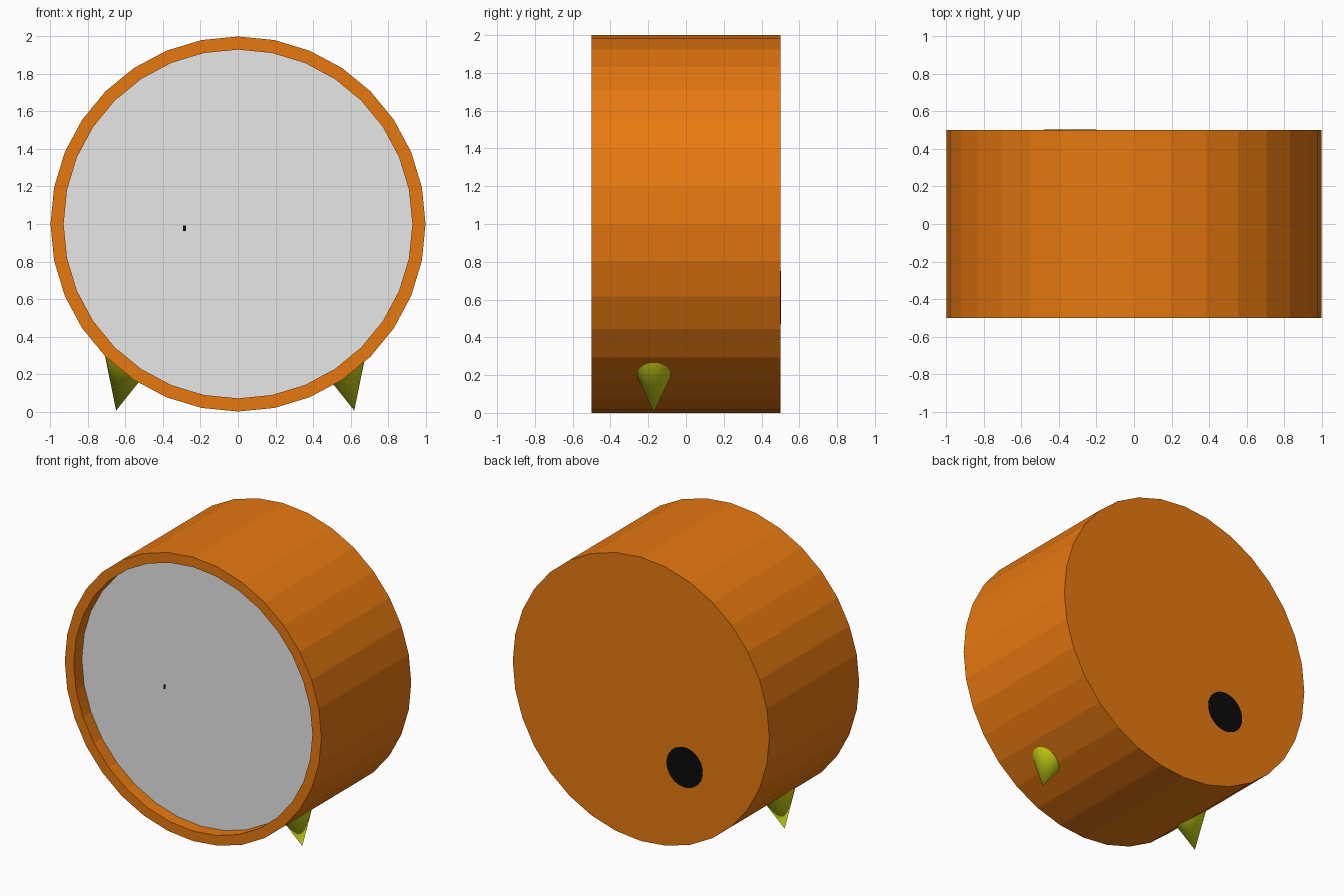
import bpy, bmesh, math
from mathutils import Vector

if "Cube" in bpy.data.objects:
    bpy.data.objects.remove(bpy.data.objects["Cube"])

SIDES = 32


def material(name, rgb):
    m = bpy.data.materials.new(name)
    m.diffuse_color = (*rgb, 1.0)
    m.use_nodes = True
    m.node_tree.nodes["Principled BSDF"].inputs["Base Color"].default_value = m.diffuse_color
    return m


orange = material("orange", (0.8, 0.19, 0.005))
grey = material("pale grey", (0.8, 0.8, 0.8))
lime = material("lime yellow", (0.68, 0.75, 0.01))
black = material("black", (0.003, 0.003, 0.003))


def finish(name, bm, mats):
    bmesh.ops.recalc_face_normals(bm, faces=bm.faces)
    mesh = bpy.data.meshes.new(name)
    bm.to_mesh(mesh)
    bm.free()
    for m in mats:
        mesh.materials.append(m)
    ob = bpy.data.objects.new(name, mesh)
    bpy.context.collection.objects.link(ob)
    return ob


def turned(name, profile, centre, mats, sides=SIDES):
    """Turn a (radius, y) profile about the y axis, capping both ends."""
    bm = bmesh.new()
    cx, cz = centre
    rings = []
    for r, y in profile:
        rings.append([bm.verts.new((cx + r * math.sin(2 * math.pi * i / sides), y,
                                    cz + r * math.cos(2 * math.pi * i / sides)))
                      for i in range(sides)])
    for a, b in zip(rings, rings[1:]):
        for i in range(sides):
            j = (i + 1) % sides
            bm.faces.new((a[i], a[j], b[j], b[i]))
    bm.faces.new(rings[0])
    bm.faces.new(rings[-1])
    return finish(name, bm, mats)


# Drum body with a recessed grey front dial
body = turned("drum_body", [(1, 0.5), (1, -0.5), (0.93, -0.5), (0.93, -0.41)],
              (0, 1), [orange, grey])
for f in body.data.polygons:
    if len(f.vertices) > 4 and f.center.y < 0:
        f.material_index = 1

# Black round plate on the back
turned("back_plate", [(0.14, 0.499), (0.14, 0.503)], (-0.34, 0.61), [black])

# Tiny mark on the dial
bm = bmesh.new()
bmesh.ops.create_cube(bm, size=1)
for v in bm.verts:
    v.co = Vector((v.co.x * 0.015 - 0.285, v.co.y * 0.004 - 0.411, v.co.z * 0.03 + 0.977))
finish("dial_mark", bm, [black])

# Two pointed feet leaning into the drum
LENGTH, HALF_ANGLE, LEAN = 0.34, math.radians(25), math.radians(13.5)
for name, tip_x in (("left_foot", -0.65), ("right_foot", 0.62)):
    side = 1 if tip_x > 0 else -1
    axis = Vector((-side * math.sin(LEAN), 0, math.cos(LEAN)))
    bm = bmesh.new()
    bmesh.ops.create_cone(bm, cap_ends=True, segments=32, radius1=0,
                          radius2=LENGTH * math.tan(HALF_ANGLE), depth=LENGTH)
    bmesh.ops.remove_doubles(bm, verts=bm.verts, dist=1e-5)
    rot = Vector((0, 0, 1)).rotation_difference(axis)
    for v in bm.verts:
        v.co = rot @ (v.co + Vector((0, 0, LENGTH / 2))) + Vector((tip_x, -0.17, 0.005))
    foot = finish(name, bm, [lime])
    for f in foot.data.polygons:
        f.use_smooth = len(f.vertices) == 3
